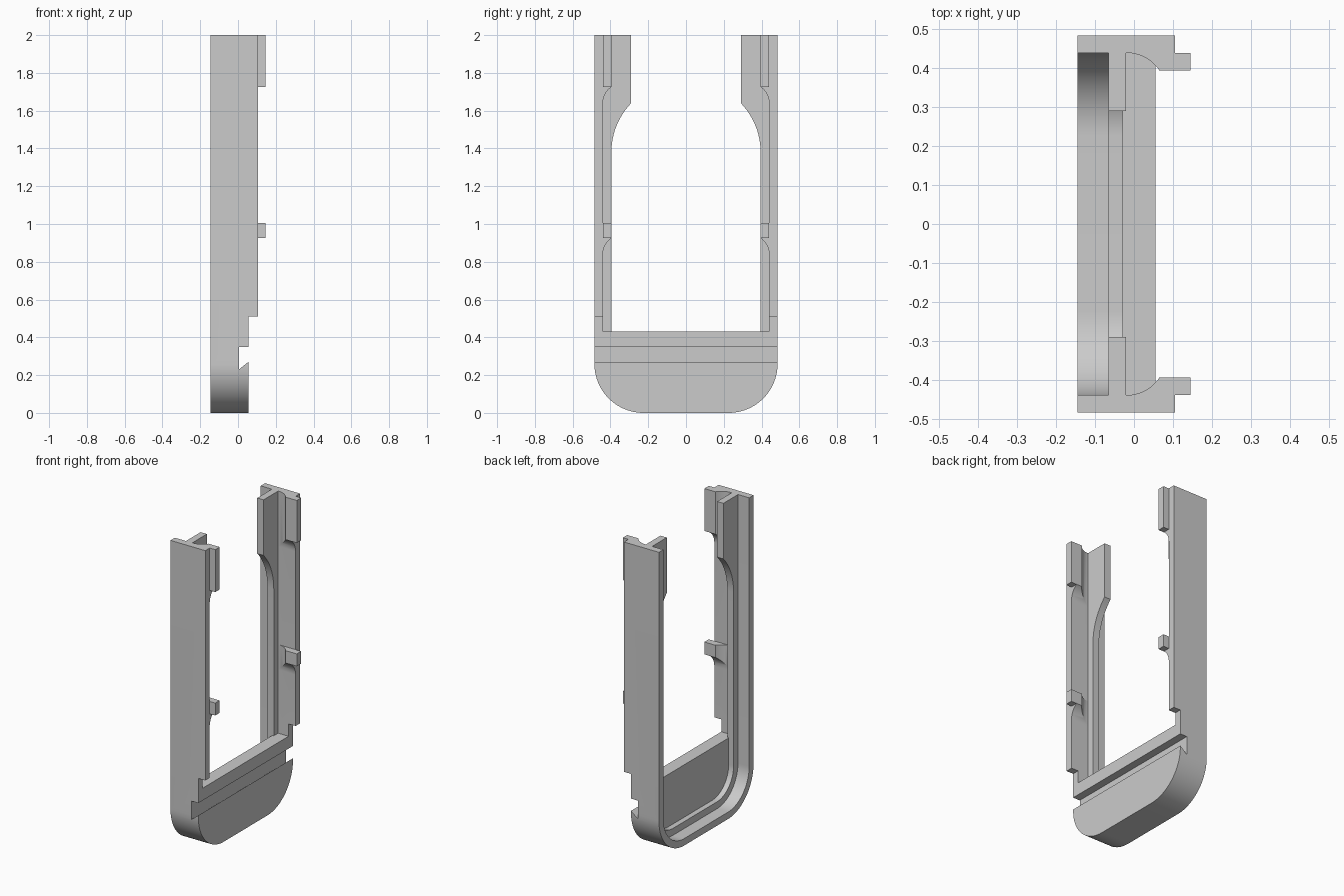
import bpy, bmesh, math

cube = bpy.data.objects.get("Cube")
if cube:
    bpy.data.objects.remove(cube, do_unlink=True)

grey = bpy.data.materials.new("plain_grey")
grey.use_nodes = True
grey.diffuse_color = (0.6, 0.6, 0.6, 1)
grey.node_tree.nodes["Principled BSDF"].inputs["Base Color"].default_value = (0.6, 0.6, 0.6, 1)

# main dimensions
HALF, TOP, RADIUS = 0.485, 2.0, 0.26
BACK, FRONT, PLATE_FRONT = -0.145, 0.105, 0.055
RIB_BACK, RIB_FRONT = -0.065, -0.02
WALL, RIB_IN = 0.045, 0.09


def prism(name, profile, axis, lo, hi):
    """Extrude a 2D profile along an axis; the profile uses the other two axes in order."""
    bm = bmesh.new()
    rows = []
    for d in (lo, hi):
        row = []
        for p in profile:
            co = list(p)
            co.insert(axis, d)
            row.append(bm.verts.new(co))
        rows.append(row)
    a, b = rows
    bm.faces.new(a)
    bm.faces.new(b[::-1])
    for i in range(len(a)):
        j = (i + 1) % len(a)
        bm.faces.new((a[i], b[i], b[j], a[j]))
    bmesh.ops.recalc_face_normals(bm, faces=bm.faces)
    mesh = bpy.data.meshes.new(name)
    bm.to_mesh(mesh)
    bm.free()
    mesh.materials.append(grey)
    obj = bpy.data.objects.new(name, mesh)
    bpy.context.collection.objects.link(obj)
    return obj


def combine(target, other, operation):
    """Apply a boolean and drop the second object."""
    mod = target.modifiers.new("combine", 'BOOLEAN')
    mod.operation = operation
    mod.solver = 'EXACT'
    mod.object = other
    bpy.context.view_layer.objects.active = target
    bpy.ops.object.modifier_apply(modifier=mod.name)
    bpy.data.objects.remove(other, do_unlink=True)


def arc(start, run, drop, steps=12):
    """Arc leaving start along the second axis, bending sideways by drop over run."""
    r = (run * run + drop * drop) / (2 * abs(drop))
    end = math.asin(abs(run) / r)
    s, t = math.copysign(1, drop), math.copysign(1, run)
    return [(start[0] + s * r * (1 - math.cos(end * i / steps)),
             start[1] + t * r * math.sin(end * i / steps)) for i in range(steps + 1)]


def half_outline(inset, top):
    """Bottom centre corner up the +y side, inset from the outer outline."""
    r, n = RADIUS - inset, 24
    pts = [(HALF - RADIUS + r * math.sin(a), RADIUS - r * math.cos(a))
           for a in (math.pi / 2 * i / n for i in range(n + 1))]
    return pts + ([(HALF - inset, top)] if top else [])


def both(half):
    return [(-y, z) for y, z in half[::-1]] + half


# U-shaped outer wall
frame = prism("frame", both(half_outline(0, TOP)) + both(half_outline(WALL, TOP))[::-1],
              0, BACK, FRONT)

# inner rib, widening near the top
rib_half = half_outline(RIB_IN, None) + arc((HALF - RIB_IN, 1.38), 0.26, -0.105) + [(0.29, TOP)]
rib = prism("rib", both(half_outline(0.02, TOP)) + both(rib_half)[::-1], 0, RIB_BACK, RIB_FRONT)
combine(frame, rib, 'UNION')

# lower front plate
plate = prism("front_plate", both(half_outline(0.02, 0.43)), 0, RIB_FRONT - 0.01, FRONT - 0.02)
combine(frame, plate, 'UNION')

# stepped front edge and dovetail groove
step = [(PLATE_FRONT, -0.1), (PLATE_FRONT, 0.27), (0.005, 0.23), (0.005, 0.35),
        (PLATE_FRONT, 0.35), (PLATE_FRONT, 0.51), (0.3, 0.51), (0.3, -0.1)]
combine(frame, prism("step_cutter", step, 1, -1, 1), 'DIFFERENCE')

# clip tabs, filleted into the side walls from behind and below
inner, edge = HALF - WALL, HALF - RIB_IN
for side in (1, -1):
    for z0, z1 in ((1.725, TOP), (0.925, 1.005)):
        plan = [(x, side * y) for y, x in arc((inner, -0.02), 0.085, edge - inner)]
        plan += [(FRONT, side * edge), (FRONT, side * inner),
                 (0.09, side * inner), (0.09, side * 0.46), (-0.02, side * 0.46)]
        body = prism("tab_body", plan, 2, z0 - 0.085, z1)
        clip = arc((inner, z0 - 0.085), 0.085, edge - inner)
        clip += [(edge - 0.02, z0), (edge - 0.02, z1 + 0.1), (0.5, z1 + 0.1), (0.5, z0 - 0.085)]
        clip = [(side * y, z) for y, z in clip]
        combine(body, prism("tab_clip", clip, 0, -0.1, 0.2), 'INTERSECT')
        combine(frame, body, 'UNION')
        lip = [(side * edge, z0), (side * inner, z0), (side * inner, z1), (side * edge, z1)]
        combine(frame, prism("tab_lip", lip, 0, 0.08, 0.145), 'UNION')

# smooth the rounded corners, keep edges sharp
bpy.ops.object.select_all(action='DESELECT')
frame.select_set(True)
bpy.context.view_layer.objects.active = frame
bpy.ops.object.shade_smooth_by_angle(angle=math.radians(25))
